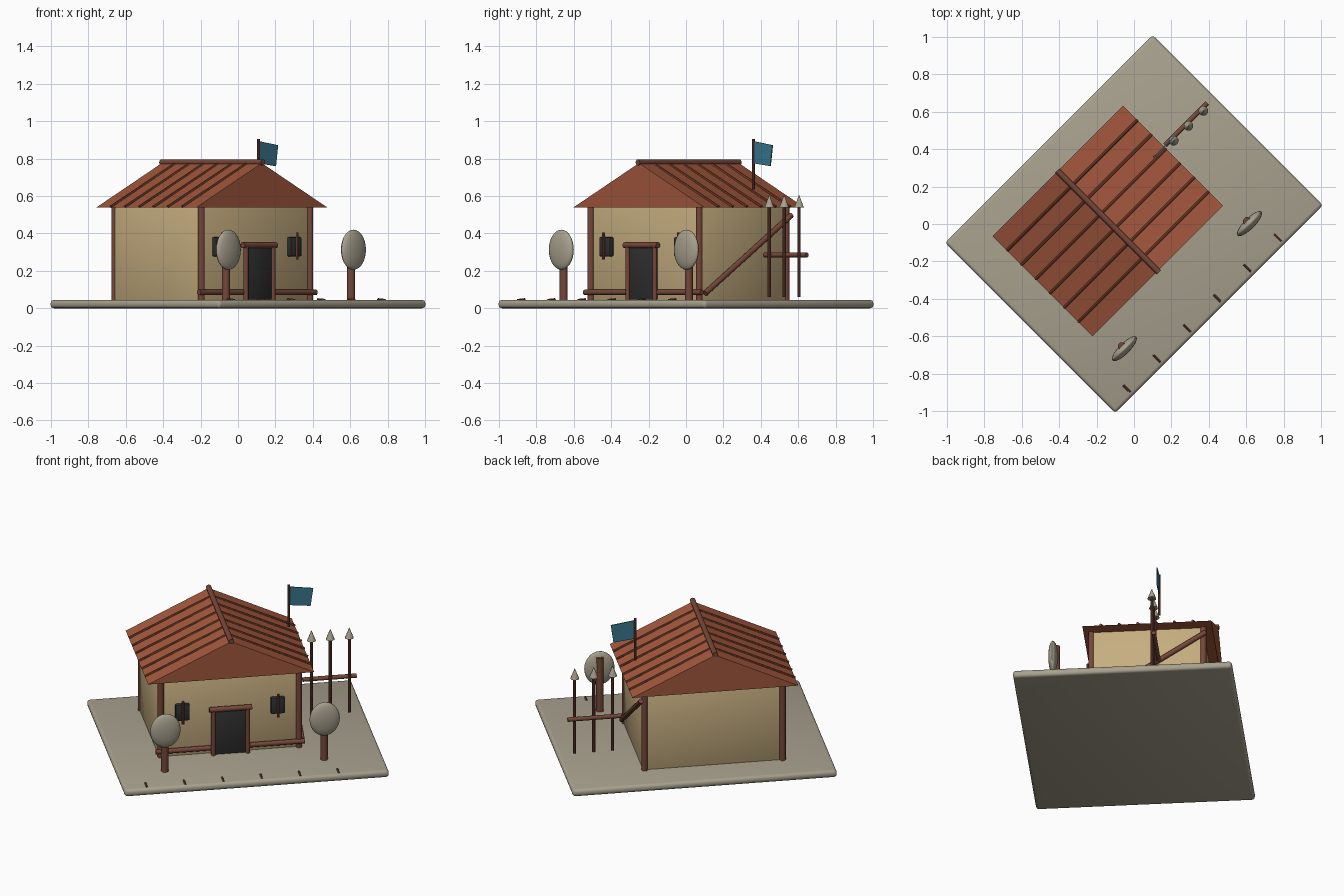
import bpy, bmesh, math
from mathutils import Vector, Matrix

if "Cube" in bpy.data.objects:
    bpy.data.objects.remove(bpy.data.objects["Cube"])

TURN = math.radians(45)          # the whole plot is turned 45 degrees
CX, CY = -0.088, 0.108           # house centre in plot coordinates


def srgb(h):
    c = [int(h[i:i + 2], 16) / 255 for i in (0, 2, 4)]
    return [v / 12.92 if v <= 0.04045 else ((v + 0.055) / 1.055) ** 2.4 for v in c] + [1]


def material(name, h):
    m = bpy.data.materials.new(name)
    m.diffuse_color = srgb(h)
    m.use_nodes = True
    m.node_tree.nodes["Principled BSDF"].inputs["Base Color"].default_value = m.diffuse_color
    return m


STONE = material("stone grey", "a8a18e")
PLASTER = material("sandy plaster", "c6ae80")
TILE = material("roof red", "a3583d")
BATTEN = material("dark roof red", "86462f")
WOOD = material("brown wood", "764739")
DARK = material("charcoal", "303030")
CLOTH = material("teal cloth", "3a7890")


def add(name, bm, mat, smooth=True):
    bmesh.ops.recalc_face_normals(bm, faces=bm.faces[:])
    me = bpy.data.meshes.new(name)
    bm.to_mesh(me)
    bm.free()
    me.materials.append(mat)
    ob = bpy.data.objects.new(name, me)
    ob.rotation_euler.z = TURN
    bpy.context.collection.objects.link(ob)
    if smooth:
        bpy.ops.object.select_all(action='DESELECT')
        ob.select_set(True)
        bpy.context.view_layer.objects.active = ob
        bpy.ops.object.shade_smooth_by_angle(angle=math.radians(35))
    return ob


def box(name, mat, lo, hi, bevel=0.0, seg=2):
    lo, hi = Vector(lo), Vector(hi)
    bm = bmesh.new()
    bmesh.ops.create_cube(bm, size=1, matrix=Matrix.Translation((lo + hi) / 2)
                          @ Matrix.Diagonal((*(hi - lo), 1)))
    if bevel:
        bmesh.ops.bevel(bm, geom=bm.edges[:], offset=bevel, segments=seg,
                        profile=0.5, affect='EDGES')
    return add(name, bm, mat)


def rod(name, mat, a, b, r, r2=None, n=12):
    a, b = Vector(a), Vector(b)
    rot = (b - a).to_track_quat('Z', 'Y').to_matrix().to_4x4()
    bm = bmesh.new()
    bmesh.ops.create_cone(bm, cap_ends=True, segments=n, radius1=r,
                          radius2=r if r2 is None else r2, depth=(b - a).length,
                          matrix=Matrix.Translation((a + b) / 2) @ rot)
    return add(name, bm, mat)


def prism(name, mat, profile, y0, y1):
    """Extrude an x/z outline from y0 to y1."""
    bm = bmesh.new()
    face = bm.faces.new([bm.verts.new((x, y0, z)) for x, z in profile])
    ext = bmesh.ops.extrude_face_region(bm, geom=[face])
    for v in ext["geom"]:
        if isinstance(v, bmesh.types.BMVert):
            v.co.y = y1
    return add(name, bm, mat, smooth=False)


# ground slab and ticks along its front edge
box("ground_slab", STONE, (-0.785, -0.643, 0), (0.785, 0.643, 0.045), 0.018, 3)
for i in range(6):
    u = -0.65 + 0.228 * i
    rod("ground_tick", WOOD, (u, -0.622, 0.044), (u, -0.568, 0.048), 0.006, n=8)

# walls and corner posts
box("walls", PLASTER, (CX - 0.42, CY - 0.327, 0.04), (CX + 0.42, CY + 0.327, 0.54), 0.008)
for s in (-1, 1):
    for y in (-0.222, 0.435):
        rod("corner_post", WOOD, (CX + s * 0.41, y, 0.045), (CX + s * 0.41, y, 0.547), 0.018)

# gabled roof with battens and ridge pole
EAVE, TOP, HALF, Y0, Y1 = 0.54, 0.776, 0.493, -0.268, 0.488
prism("roof", TILE, [(CX - HALF, EAVE), (CX + HALF, EAVE), (CX, TOP)], Y0, Y1)
for s in (-1, 1):
    for k in range(1, 7):
        y = Y0 + (Y1 - Y0) * k / 7
        rod("roof_batten", BATTEN, (CX, y, TOP), (CX + s * HALF, y, EAVE + 0.003), 0.008, n=8)
rod("ridge_pole", WOOD, (CX, -0.277, 0.78), (CX, 0.492, 0.78), 0.016)

# door with frame
box("door", DARK, (CX - 0.09, -0.252, 0.047), (CX + 0.09, -0.21, 0.325), 0.004)
for s in (-1, 1):
    rod("door_post", WOOD, (CX + s * 0.102, -0.25, 0.045), (CX + s * 0.102, -0.25, 0.335), 0.013)
rod("door_lintel", WOOD, (CX - 0.126, -0.25, 0.337), (CX + 0.126, -0.25, 0.337), 0.016)

# windows with a centre bar
for s in (-1, 1):
    u = CX + s * 0.283
    box("window", DARK, (u - 0.042, -0.247, 0.277), (u + 0.042, -0.215, 0.38), 0.007)
    rod("window_bar", WOOD, (u, -0.253, 0.26), (u, -0.253, 0.405), 0.008, n=8)

# front foot rail and side brace
rod("foot_rail", WOOD, (-0.53, -0.234, 0.085), (0.354, -0.234, 0.085), 0.015)
rod("side_brace", WOOD, (0.346, -0.2, 0.08), (0.346, 0.45, 0.497), 0.015)

# round shields standing on posts
for u in (-0.508, 0.438):
    rod("shield_post", WOOD, (u, -0.417, 0.043), (u, -0.417, 0.39), 0.022)
    bm = bmesh.new()
    bmesh.ops.create_uvsphere(bm, u_segments=24, v_segments=14, radius=1,
                              matrix=Matrix.Translation((u, -0.435, 0.313))
                              @ Matrix.Diagonal((0.09, 0.029, 0.107, 1)))
    add("shield", bm, STONE)

# spear rack
rod("rack_rail", WOOD, (0.415, 0.18, 0.285), (0.735, 0.18, 0.285), 0.013)
for u in (0.465, 0.577, 0.69):
    rod("spear_shaft", WOOD, (u, 0.165, 0.06), (u, 0.165, 0.55), 0.009, n=10)
    rod("spear_tip", STONE, (u, 0.165, 0.54), (u, 0.165, 0.605), 0.026, 0.001)

# flag on a pole
rod("flag_pole", WOOD, (0.332, 0.177, 0.635), (0.332, 0.177, 0.905), 0.008, n=10)
prism("flag", CLOTH, [(0.335, 0.775), (0.462, 0.76), (0.478, 0.872), (0.335, 0.893)],
      0.174, 0.18)
